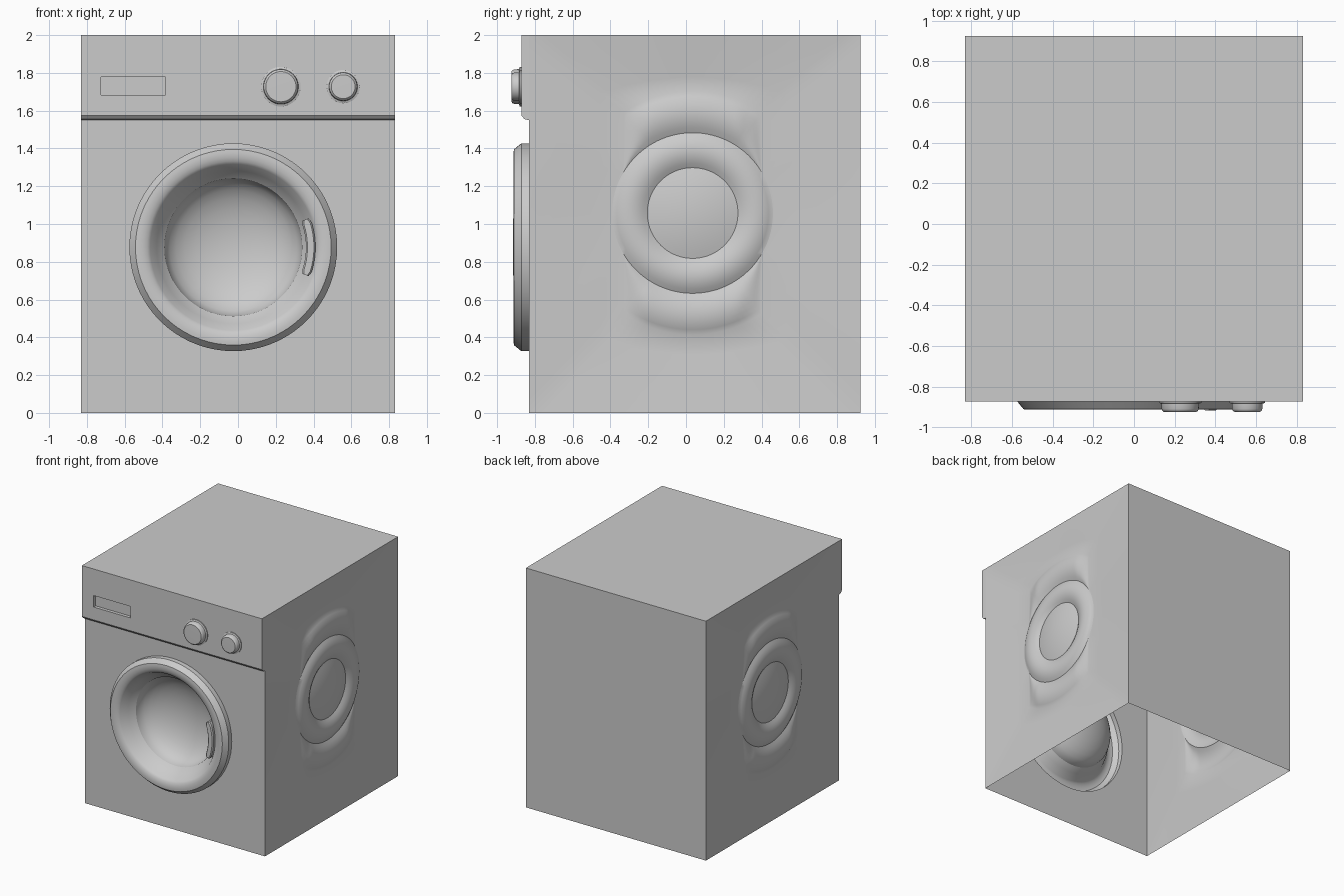
import bpy, math
from math import sin, cos, pi

if "Cube" in bpy.data.objects:
    bpy.data.objects.remove(bpy.data.objects["Cube"])

W, YF, YB, H = 0.832, -0.832, 0.925, 2.0
DOOR_X, DOOR_Z = -0.025, 0.877


def make(name, verts, faces, angle=35):
    me = bpy.data.meshes.new(name)
    me.from_pydata(verts, [], faces)
    ob = bpy.data.objects.new(name, me)
    bpy.context.collection.objects.link(ob)
    bpy.ops.object.select_all(action='DESELECT')
    ob.select_set(True)
    bpy.context.view_layer.objects.active = ob
    bpy.ops.object.mode_set(mode='EDIT')
    bpy.ops.mesh.select_all(action='SELECT')
    bpy.ops.mesh.remove_doubles(threshold=1e-5)
    bpy.ops.mesh.normals_make_consistent(inside=False)
    bpy.ops.object.mode_set(mode='OBJECT')
    bpy.ops.object.shade_smooth_by_angle(angle=math.radians(angle))
    return ob


def bridge(loops):
    """Vertices and quads joining closed loops of equal length."""
    n = len(loops[0])
    faces = [(k * n + i, k * n + (i + 1) % n, (k + 1) * n + (i + 1) % n, (k + 1) * n + i)
             for k in range(len(loops) - 1) for i in range(n)]
    return [v for loop in loops for v in loop], faces


def lathe(name, profile, cx, cz, n=64, angle=35):
    """Turn (radius, y) points round an axis along y."""
    loops = [[(cx + r * cos(2 * pi * i / n), y, cz + r * sin(2 * pi * i / n)) for i in range(n)]
             for r, y in profile]
    return make(name, *bridge(loops), angle)


def sectors(corner_angles, corners, n=24):
    """Pairs of (angle on an inner circle, matching point on an outer rectangle)."""
    out = []
    for k in range(4):
        a0, a1 = corner_angles[k], corner_angles[(k + 1) % 4]
        if a1 < a0:
            a1 += 2 * pi
        (u0, v0), (u1, v1) = corners[k], corners[(k + 1) % 4]
        for i in range(n):
            t = i / n
            out.append((a0 + (a1 - a0) * t, (u0 + (u1 - u0) * t, v0 + (v1 - v0) * t)))
    return out


# Cabinet top and back, bottom left open
make("cabinet_top_and_back",
     [(-W, YF, H), (W, YF, H), (W, YB, H), (-W, YB, H), (W, YB, 0), (-W, YB, 0)],
     [(0, 1, 2, 3), (3, 2, 4, 5)])

# Front panel with the round door opening
quarter = [pi / 4 + k * pi / 2 for k in range(4)]
pairs = sectors(quarter, [(W, H), (-W, H), (-W, 0), (W, 0)], 18)
make("front_panel", *bridge([
    [(DOOR_X + 0.55 * cos(a), YF, DOOR_Z + 0.55 * sin(a)) for a, p in pairs],
    [(p[0], YF, p[1]) for a, p in pairs]]))

# Pressed side panels: dome, ring and two arcs inside a shallow sloping frame
CY, CZ, HALF, R_DOME, R_RING, R_ARC = 0.035, 1.058, 0.365, 0.24, 0.425, 0.645
BASE, RISE = 0.03, 0.03
ca = math.acos(HALF / R_ARC)
pairs = sectors([ca, pi - ca, pi + ca, 2 * pi - ca], [(YB, H), (YF, H), (YF, 0), (YB, 0)])


def outline(a):
    return max(R_RING + 0.01, min(R_ARC, HALF / max(abs(cos(a)), 1e-6)))


for side, label in ((1, "right"), (-1, "left")):
    def point(r, a, d):
        return (side * (W - d), CY + r * cos(a), CZ + r * sin(a))

    loops = []
    for i in range(9):
        t = i / 8
        loops.append([point(R_DOME * t, a, BASE - RISE * (1 - t * t)) for a, p in pairs])
    for i in range(1, 9):
        t = i / 8
        r = R_DOME + (R_RING - R_DOME) * t
        loops.append([point(r, a, BASE - RISE * 4 * t * (1 - t)) for a, p in pairs])
    for i in range(1, 9):
        t, loop = i / 8, []
        for a, p in pairs:
            r = R_RING + (outline(a) - R_RING) * t
            fade = min(1, max(0, (HALF - abs(r * cos(a))) / 0.12))
            loop.append(point(r, a, BASE - RISE * 4 * t * (1 - t) * fade))
        loops.append(loop)
    for t in (.25, .5, .75, 1):
        loop = []
        for a, p in pairs:
            x, y, z = point(outline(a), a, BASE * (1 - t))
            loop.append((x, y + (p[0] - y) * t, z + (p[1] - z) * t))
        loops.append(loop)
    make("side_panel_" + label, *bridge(loops), 40)

# Control panel with a recessed slot
prof = [(YF, 1.55), (-0.855, 1.555), (-0.872, 1.575), (-0.872, H), (YF, H)]
n = len(prof)
verts, faces = bridge([[(x, y, z) for y, z in prof] for x in (-W, W)])
panel = make("control_panel", verts, faces + [tuple(range(n)), tuple(range(n, 2 * n))])
bpy.ops.mesh.primitive_cube_add(size=1, location=(-0.555, -0.87, 1.73))
cutter = bpy.context.object
cutter.name = "slot_cutter"
cutter.scale = (0.34, 0.05, 0.096)
cutter.hide_render = True
cutter.display_type = 'WIRE'
mod = panel.modifiers.new("slot", 'BOOLEAN')
mod.operation, mod.object, mod.solver = 'DIFFERENCE', cutter, 'EXACT'

# Knobs
for name, x, r in (("large_knob", 0.227, 0.105), ("small_knob", 0.557, 0.088)):
    lathe(name, [(r, -0.872), (r, -0.88), (r - .012, -0.884), (r - .014, -0.91),
                 (r - .017, -0.918), (r - .025, -0.924), (0, -0.925)], x, 1.727, 40)

# Door ring and bowl
lathe("door_ring", [(.55, YF), (.55, -.872), (.518, -.911), (.5, -.913),
                    (.475, -.911), (.455, -.904), (.44, -.894), (.405, -.83),
                    (.365, -.79)], DOOR_X, DOOR_Z, 72, 30)
bowl = [(.365 * cos(t * pi / 16), -.79 + .18 * sin(t * pi / 16)) for t in range(9)]
lathe("door_bowl", bowl, DOOR_X, DOOR_Z, 72)

# Curved door handle
loops = []
for i in range(13):
    a = math.radians(-21 + 42 * i / 12)
    m = 0.008 if i in (0, 12) else 0
    loops.append([(DOOR_X + r * cos(a), y, DOOR_Z + r * sin(a)) for r, y in (
        (.385 + m, -.82), (.385 + m, -.908), (.393 + m, -.917),
        (.427 - m, -.917), (.435 - m, -.908), (.435 - m, -.86))])
verts, faces = bridge(loops)
make("door_handle", verts, faces + [tuple(range(6)), tuple(range(72, 78))])
